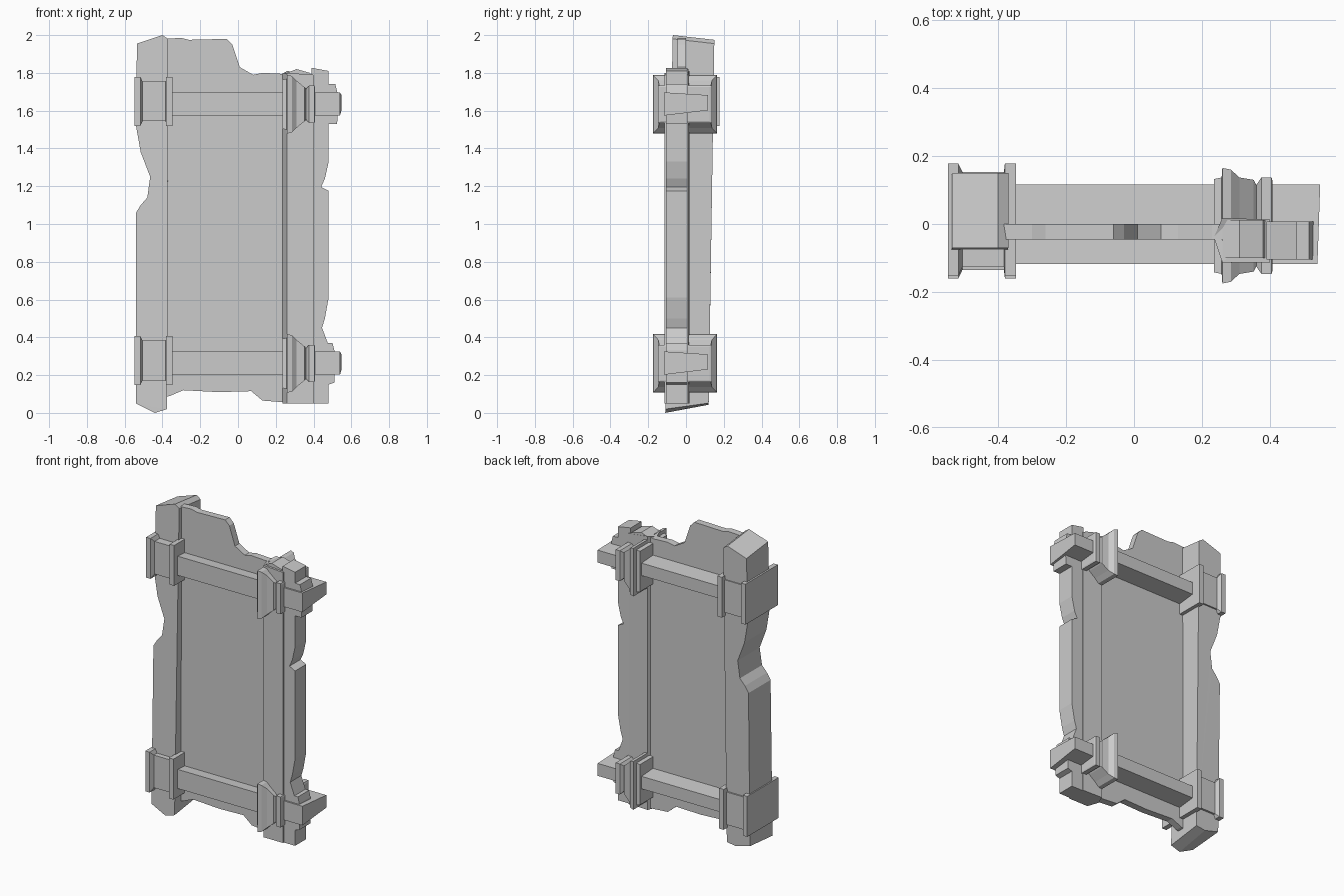
import bpy, bmesh

if "Cube" in bpy.data.objects:
    bpy.data.objects.remove(bpy.data.objects["Cube"])


def make(name, verts, faces):
    me = bpy.data.meshes.new(name)
    bm = bmesh.new()
    vs = [bm.verts.new(v) for v in verts]
    for f in faces:
        bm.faces.new([vs[i] for i in f])
    bmesh.ops.recalc_face_normals(bm, faces=bm.faces)
    bmesh.ops.triangulate(bm, faces=[f for f in bm.faces if len(f.verts) > 4])
    bm.to_mesh(me)
    bm.free()
    ob = bpy.data.objects.new(name, me)
    bpy.context.collection.objects.link(ob)
    return ob


def loft(name, rings):
    """Skin equal-sized rings of points and cap both ends."""
    n = len(rings[0])
    faces = [[r * n + i, r * n + (i + 1) % n, (r + 1) * n + (i + 1) % n, (r + 1) * n + i]
             for r in range(len(rings) - 1) for i in range(n)]
    faces += [list(range(n)), list(range((len(rings) - 1) * n, len(rings) * n))]
    return make(name, [p for ring in rings for p in ring], faces)


def slab(name, profile, y0, y1):
    """Front-view outline given thickness in y."""
    return loft(name, [[(x, y, z) for x, z in profile] for y in (y0, y1)])


def spool(name, zc, yc, steps):
    """Rectangular sleeve along x; steps are (x, half depth, half height)."""
    return loft(name, [[(x, yc - d, zc - h), (x, yc + d, zc - h),
                        (x, yc + d, zc + h), (x, yc - d, zc + h)] for x, d, h in steps])


# Broken left post, leaning slightly to the back with sloped ends
post = slab("left_post", [
    (-.54, .05), (-.44, .005), (-.375, .02), (-.37, 1.98), (-.40, 2.0), (-.535, 1.955),
    (-.54, 1.52), (-.515, 1.38), (-.465, 1.25), (-.48, 1.14), (-.515, 1.10), (-.54, 1.06)],
    -.11, .12)
for v in post.data.vertices:
    back = v.co.y > 0
    v.co.y += (.015 if back else .02) * v.co.z
    if back and v.co.z > 1.9:
        v.co.z -= .025
    if back and v.co.z < .1:
        v.co.z = v.co.z * .6 + .04
lowest = min(v.co.z for v in post.data.vertices)
for v in post.data.vertices:
    if v.co.z == lowest:
        v.co.z = 0

# Thin panel with broken top and bottom edges
slab("panel", [
    (-.40, .08), (-.36, .09), (-.29, .12), (-.10, .11), (.07, .115), (.13, .065), (.26, .055),
    (.26, 1.80), (.23, 1.795), (.13, 1.80), (.08, 1.79), (.01, 1.83), (-.03, 1.95),
    (-.06, 1.98), (-.26, 1.975), (-.30, 1.985), (-.40, 1.98)], -.045, 0)

# Right post with a bevelled inner edge
section = [(.235, -.04), (.26, -.113), (.40, -.113), (.40, .013), (.26, .018)]
tops = [1.795, 1.80, 1.79, 1.79, 1.81]
loft("right_post", [[(x, y, .05) for x, y in section],
                    [(x, y, t) for (x, y), t in zip(section, tops)]])
slab("right_post_cap", [(.26, 1.77), (.40, 1.77), (.38, 1.80), (.31, 1.82), (.26, 1.80)], -.10, .012)

# Chipped outer strip with stepped blocks behind the rail ends
slab("outer_strip", [
    (.39, .05), (.48, .05), (.48, .15), (.51, .16), (.51, .33), (.50, .37), (.475, .37),
    (.445, .45), (.46, .50), (.48, .61), (.48, 1.175), (.44, 1.195), (.46, 1.24), (.48, 1.33),
    (.48, 1.53), (.525, 1.53), (.53, 1.68), (.515, 1.74), (.48, 1.74), (.48, 1.81),
    (.40, 1.825), (.39, 1.825)], -.105, .008)

# Rails and sleeves, repeated at the top and bottom
for label, zc, yc, hd in (("lower", .265, 0, .16), ("upper", 1.637, .013, .165)):
    loft(label + "_rail", [
        [(x0, -.117, zc - .063), (x1, .116, zc - .035),
         (x1, .116, zc + .045), (x0, -.117, zc + .06)]
        for x0, x1 in ((-.45, -.45), (.54, .548))])
    zs = zc + .012
    spool(label + "_left_sleeve", zs, yc, [
        (-.548, hd, .13), (-.517, hd, .13), (-.505, hd - .025, .105),
        (-.383, hd - .025, .105), (-.38, hd, .13), (-.348, hd, .13)])
    spool(label + "_right_sleeve", zc - .003, -.005, [
        (.235, .137, .13), (.258, .142, .135), (.26, .17, .155), (.285, .165, .15),
        (.31, .142, .125), (.352, .135, .09), (.36, .12, .08), (.375, .142, .098),
        (.405, .142, .098), (.408, .13, .09)])
